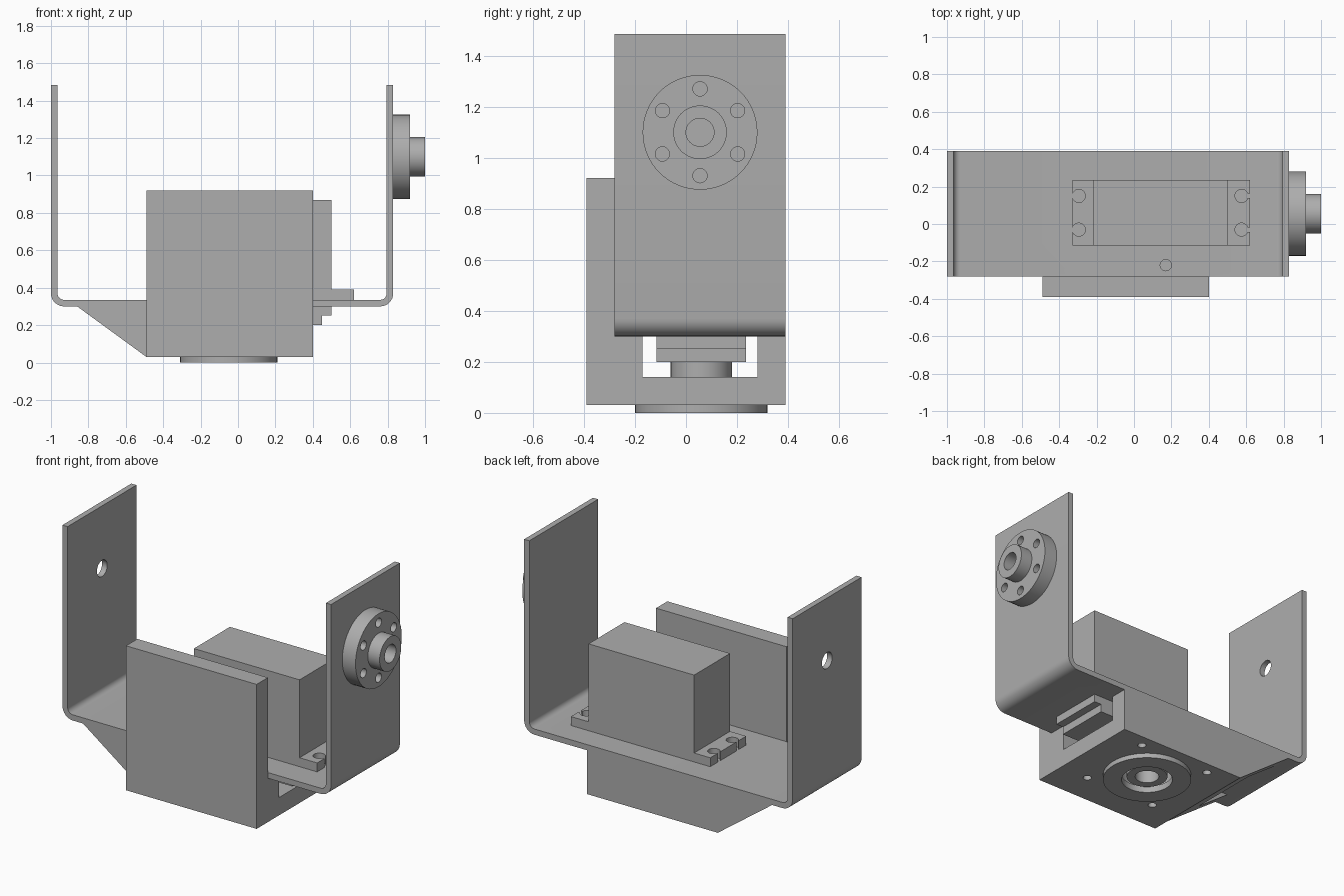
import bpy, bmesh, math
from mathutils import Matrix, Vector

if "Cube" in bpy.data.objects:
    bpy.data.objects.remove(bpy.data.objects["Cube"], do_unlink=True)

grey = bpy.data.materials.new("plain_grey")
grey.use_nodes = True
GREY = (0.42, 0.42, 0.42, 1)
grey.diffuse_color = GREY
grey.node_tree.nodes["Principled BSDF"].inputs["Base Color"].default_value = GREY


def finish(bm, name):
    bmesh.ops.recalc_face_normals(bm, faces=bm.faces[:])
    mesh = bpy.data.meshes.new(name)
    bm.to_mesh(mesh)
    bm.free()
    mesh.materials.append(grey)
    obj = bpy.data.objects.new(name, mesh)
    bpy.context.collection.objects.link(obj)
    return obj


def box(name, x, y, z):
    """Box from (low, high) pairs."""
    bm = bmesh.new()
    size = Matrix.Diagonal((x[1] - x[0], y[1] - y[0], z[1] - z[0], 1))
    mid = Vector((sum(x), sum(y), sum(z))) / 2
    bmesh.ops.create_cube(bm, size=1, matrix=Matrix.Translation(mid) @ size)
    return finish(bm, name)


def rod(name, axis, centre, radius, span, sides=48):
    """Cylinder along X or Z; centre gives the two other coordinates."""
    bm = bmesh.new()
    mid = sum(span) / 2
    if axis == "X":
        place = Matrix.Translation((mid, *centre)) @ Matrix.Rotation(math.pi / 2, 4, "Y")
    else:
        place = Matrix.Translation((*centre, mid))
    bmesh.ops.create_cone(bm, cap_ends=True, segments=sides, radius1=radius,
                          radius2=radius, depth=span[1] - span[0], matrix=place)
    return finish(bm, name)


def extrude_y(name, outline, y):
    """Extrude an XZ outline between two y values."""
    bm = bmesh.new()
    face = bm.faces.new([bm.verts.new((px, y[0], pz)) for px, pz in outline])
    new = bmesh.ops.extrude_face_region(bm, geom=[face])["geom"]
    bmesh.ops.translate(bm, vec=(0, y[1] - y[0], 0),
                        verts=[v for v in new if isinstance(v, bmesh.types.BMVert)])
    return finish(bm, name)


def cut(obj, *cutters):
    bpy.context.view_layer.objects.active = obj
    for c in cutters:
        mod = obj.modifiers.new("cut", "BOOLEAN")
        mod.operation, mod.solver, mod.object = "DIFFERENCE", "EXACT", c
        bpy.ops.object.modifier_apply(modifier=mod.name)
        bpy.data.objects.remove(c, do_unlink=True)


def smooth(*objs):
    bpy.ops.object.select_all(action="DESELECT")
    for o in objs:
        o.select_set(True)
    bpy.context.view_layer.objects.active = objs[0]
    bpy.ops.object.shade_smooth_by_angle(angle=math.radians(35))


# U-shaped bracket: rounded outer and inner corners
LEFT, RIGHT, BASE, TOP, WALL = -1.0, 0.83, 0.30, 1.485, 0.035
DEPTH = (-0.28, 0.39)


def corner(cx, cz, r, start, end):
    steps = 8
    angles = [math.radians(start + (end - start) * i / steps) for i in range(steps + 1)]
    return [(cx + r * math.cos(a), cz + r * math.sin(a)) for a in angles]


R = 0.07
outline = [(LEFT, TOP)] + corner(LEFT + R, BASE + R, R, 180, 270)
outline += corner(RIGHT - R, BASE + R, R, 270, 360) + [(RIGHT, TOP), (RIGHT - WALL, TOP)]
outline += corner(RIGHT - R, BASE + R, R - WALL, 360, 270)
outline += corner(LEFT + R, BASE + R, R - WALL, 270, 180) + [(LEFT + WALL, TOP)]
bracket = extrude_y("u_bracket", outline, DEPTH)
PIVOT = (0.055, 1.1)
cut(bracket, rod("pivot_hole", "X", PIVOT, 0.05, (-1.1, -0.9)),
    rod("base_hole", "Z", (0.17, -0.22), 0.03, (0.25, 0.4)))

# Lower mount with sloped side, through slot and bolt holes
SHAFT = (-0.05, 0.06)
mount = extrude_y("lower_mount", [(0.40, 0.03), (0.40, 0.30), (-0.86, 0.30), (-0.49, 0.03)], DEPTH)
cut(mount, box("slot", (-1, 0.6), (-0.17, 0.28), (0.14, 0.35)),
    rod("shaft_hole", "Z", SHAFT, 0.16, (0, 0.2)))
for sx in (-1, 1):
    for sy in (-1, 1):
        spot = (SHAFT[0] + sx * 0.25, SHAFT[1] + sy * 0.25)
        cut(mount, rod("bolt_hole", "Z", spot, 0.025, (0, 0.1), 20))

front_plate = box("front_plate", (-0.49, 0.40), (-0.39, -0.28), (0.03, 0.92))

# Output ring with inner shaft under the mount
ring = rod("output_ring", "Z", SHAFT, 0.26, (0, 0.04))
cut(ring, rod("ring_bore", "Z", SHAFT, 0.15, (-0.1, 0.1)))
shaft = rod("output_shaft", "Z", SHAFT, 0.12, (0.02, 0.22))
cut(shaft, rod("shaft_bore", "Z", SHAFT, 0.07, (-0.1, 0.12)))

# Motor: body, notched flange and stepped gear end
SPAN = (-0.115, 0.235)
motor = box("motor_body", (-0.22, 0.50), SPAN, (0.25, 0.87))
flange = box("motor_flange", (-0.33, 0.62), SPAN, (0.335, 0.39))
for hx, edge in ((-0.295, -0.4), (0.575, 0.7)):
    for hy in (-0.03, 0.15):
        cut(flange, rod("flange_hole", "Z", (hx, hy), 0.035, (0.3, 0.5), 24),
            box("flange_notch", sorted((hx, edge)), (hy - 0.012, hy + 0.012), (0.3, 0.5)))
gear_case = box("gear_case", (-0.22, 0.45), SPAN, (0.20, 0.25))

# Wheel hub on the right arm with a ring of six holes
disc = rod("hub_disc", "X", PIVOT, 0.225, (RIGHT, 0.92), 64)
for i in range(6):
    a = math.radians(90 + 60 * i)
    spot = (PIVOT[0] + 0.17 * math.cos(a), PIVOT[1] + 0.17 * math.sin(a))
    cut(disc, rod("hub_hole", "X", spot, 0.028, (0.84, 1.0), 20))
boss = rod("hub_boss", "X", PIVOT, 0.105, (0.92, 1.0))
for part in (disc, boss):
    cut(part, rod("hub_bore", "X", PIVOT, 0.055, (0.84, 1.1), 32))

smooth(bracket, mount, ring, shaft, disc, boss, flange)
